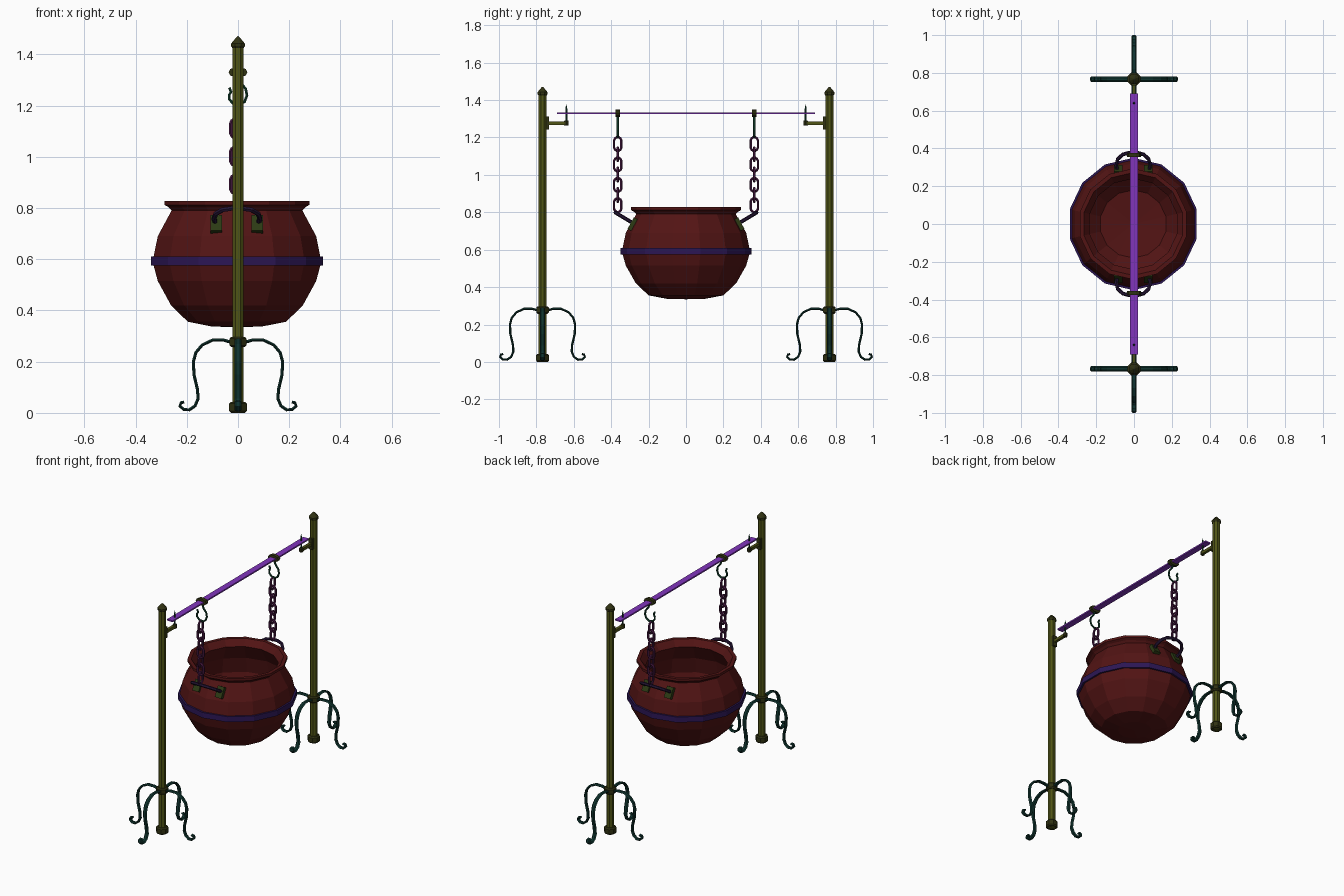
import bpy, bmesh, math
from mathutils import Vector, Matrix

cube = bpy.data.objects.get("Cube")
if cube:
    bpy.data.objects.remove(cube, do_unlink=True)


def material(name, r, g, b):
    m = bpy.data.materials.new(name)
    m.use_nodes = True
    m.diffuse_color = (r, g, b, 1)
    m.node_tree.nodes["Principled BSDF"].inputs["Base Color"].default_value = (r, g, b, 1)
    return m


POT = material("dark red iron", .085, .007, .007)
POST = material("olive iron", .08, .09, .008)
COLLAR = material("dark olive", .03, .032, .006)
LEG = material("dark teal", .005, .035, .028)
BAR = material("bright purple", .22, .035, .5)
BAND = material("indigo", .025, .008, .09)
CHAIN = material("plum", .07, .01, .06)
HOOK = material("dark green", .007, .055, .028)
HANDLE = material("dark violet", .018, .007, .035)
PLATE = material("moss green", .025, .042, .007)


def finish(bm, name, mat):
    bmesh.ops.remove_doubles(bm, verts=bm.verts, dist=1e-5)
    bmesh.ops.recalc_face_normals(bm, faces=bm.faces)
    mesh = bpy.data.meshes.new(name)
    bm.to_mesh(mesh)
    bm.free()
    mesh.materials.append(mat)
    obj = bpy.data.objects.new(name, mesh)
    bpy.context.collection.objects.link(obj)
    return obj


def skin(bm, rings, wrap):
    """Join rings of vertices with quads."""
    n = len(rings[0])
    for i in range(len(rings) if wrap else len(rings) - 1):
        a, b = rings[i], rings[(i + 1) % len(rings)]
        for k in range(n):
            j = (k + 1) % n
            bm.faces.new((a[k], a[j], b[j], b[k]))


def lathe(name, profile, sides, loc, mat, phase=0.0, xs=1.0, closed=False):
    """Turn a (radius, height) profile round a vertical axis."""
    bm = bmesh.new()
    rings = []
    for r, z in profile:
        angles = [phase + math.tau * k / sides for k in range(sides)]
        rings.append([bm.verts.new((loc[0] + xs * r * math.cos(a), loc[1] + r * math.sin(a),
                                    loc[2] + z)) for a in angles])
    skin(bm, rings, closed)
    return finish(bm, name, mat)


def sweep(name, path, normal, thick, width, mat, sides=6, closed=False):
    """Sweep an oval section along a flat path lying square to normal."""
    bm = bmesh.new()
    rings = []
    n = len(path)
    for i, p in enumerate(path):
        before = path[i - 1] if closed or i else p
        after = path[(i + 1) % n] if closed or i < n - 1 else p
        side = normal.cross((after - before).normalized())
        rings.append([bm.verts.new(p + side * thick * math.cos(a) + normal * width * math.sin(a))
                      for a in [math.tau * (k + .5) / sides for k in range(sides)]])
    skin(bm, rings, closed)
    if not closed:
        bm.faces.new(rings[0])
        bm.faces.new(rings[-1])
    return finish(bm, name, mat)


def box(name, loc, size, mat, tilt=0.0):
    bm = bmesh.new()
    bmesh.ops.create_cube(bm, size=1, matrix=Matrix.Translation(loc)
                          @ Matrix.Rotation(tilt, 4, 'X') @ Matrix.Diagonal((*size, 1)))
    return finish(bm, name, mat)


def turned(r, z0, z1, bevel=0.0):
    """Profile of a solid round block with bevelled rims."""
    return [(0, z0), (r - bevel, z0), (r, z0 + bevel), (r, z1 - bevel), (r - bevel, z1), (0, z1)]


X, Y, Z = Vector((1, 0, 0)), Vector((0, 1, 0)), Vector((0, 0, 1))
OFF = -.004          # hanging parts sit slightly off the middle

# Pot: outer wall, rim, then inner wall
outer = [(0, .335), (.1, .337), (.2, .356), (.268, .42), (.322, .515), (.343, .59),
         (.322, .69), (.266, .79), (.278, .803), (.294, .812), (.294, .828)]
inner = [(.272, .828), (.24, .79), (.3, .69), (.322, .59), (.3, .52), (.245, .435),
         (.18, .38), (0, .365)]
lathe("pot", outer + inner, 14, (OFF, 0, 0), POT, math.pi / 2, .985)
lathe("pot_band", [(.33, .575), (.35, .575), (.35, .61), (.33, .61)], 14, (OFF, 0, 0),
      BAND, math.pi / 2, .985, closed=True)

# Cross bar
box("cross_bar", (0, 0, 1.33), (.04, 1.38, .009), BAR)

leg_path = [(.025, .275), (.055, .284), (.1, .284), (.14, .265), (.165, .235), (.174, .2),
            (.172, .15), (.158, .09), (.156, .055), (.168, .027), (.19, .012), (.212, .013),
            (.227, .027), (.222, .04), (.21, .042)]
hook_path = [(0, 1.315), (.012, 1.287), (.03, 1.265), (.035, 1.24), (.026, 1.215), (.005, 1.202),
             (-.018, 1.207), (-.034, 1.224), (-.034, 1.243), (-.027, 1.253), (-.034, 1.27)]
handle_half = [(.082, -.01), (.09, .03), (.082, .068), (.056, .097), (.02, .108)]

for s, end in ((-1, "front"), (1, "back")):
    base = Vector((0, s * .767, 0))

    # Post with base nut, leg collar and pointed cap
    eighth = math.pi / 8
    lathe(end + "_post", turned(.0235, 0, 1.43), 8, base, POST, eighth)
    lathe(end + "_post_base", turned(.037, 0, .043, .007), 8, base, COLLAR, eighth)
    lathe(end + "_post_collar", turned(.036, .257, .297, .007), 8, base, COLLAR, eighth)
    lathe(end + "_post_cap", [(0, 1.425), (.024, 1.425), (.029, 1.432), (.029, 1.442),
                              (.006, 1.468), (0, 1.472)], 8, base, COLLAR, eighth)

    # Four curled legs
    for k, d in enumerate((X, Y, -X, -Y)):
        path = [base + d * r + Z * z for r, z in leg_path]
        sweep(f"{end}_leg_{k + 1}", path, d.cross(Z), .007, .014, LEG)

    # Bracket and pin that carry the bar
    box(end + "_bracket_plate", (0, s * .741, 1.277), (.026, .016, .07), COLLAR)
    box(end + "_bracket_arm", (0, s * .69, 1.276), (.018, .1, .018), POST)
    lathe(end + "_bracket_knob", turned(.013, 1.263, 1.29, .003), 8, (0, s * .64, 0), COLLAR)
    lathe(end + "_bracket_pin", [(0, 1.28), (.006, 1.28), (.006, 1.355), (0, 1.378)], 6,
          (0, s * .64, 0), HOOK)

    # Clip round the bar
    yc = s * .365
    clip = [Vector((0, yc + t, 1.33)) for t in (-.011, .011)]
    sweep(end + "_bar_clip", clip, X, .021, .037, COLLAR, sides=10)

    # Hook
    sweep(end + "_hook", [Vector((x, yc, z)) for x, z in hook_path], Y, .006, .006, HOOK)

    # Chain of links turned a quarter each time
    for k in range(7):
        flat = Y if k % 2 == 0 else X
        mid = Vector((-.009, yc, 1.165 - .0545 * k))
        link = []
        for i in range(12):
            a = math.tau * (i + .5) / 12
            link.append(mid + flat * .0205 * math.cos(a)
                        + Z * (.024 * math.sin(a) + math.copysign(.013, math.sin(a))))
        sweep(f"{end}_chain_link_{k + 1}", link, flat.cross(Z), .0075, .0075, CHAIN, closed=True)

    # Handle leaning out from the shoulder of the pot
    lean = Vector((0, s * .857, .514))
    root = Vector((OFF, s * .285, .743))
    points = [(-u, v) for u, v in handle_half] + handle_half[::-1]
    sweep(end + "_handle", [root + X * u + lean * v for u, v in points],
          X.cross(lean), .01, .01, HANDLE)

    # Handle plates lying on the pot wall
    for side, word in ((-1, "right"), (1, "left")):
        box(f"{end}_{word}_handle_plate", (OFF + side * .08, s * .286, .737),
            (.045, .022, .07), PLATE, s * .5)
